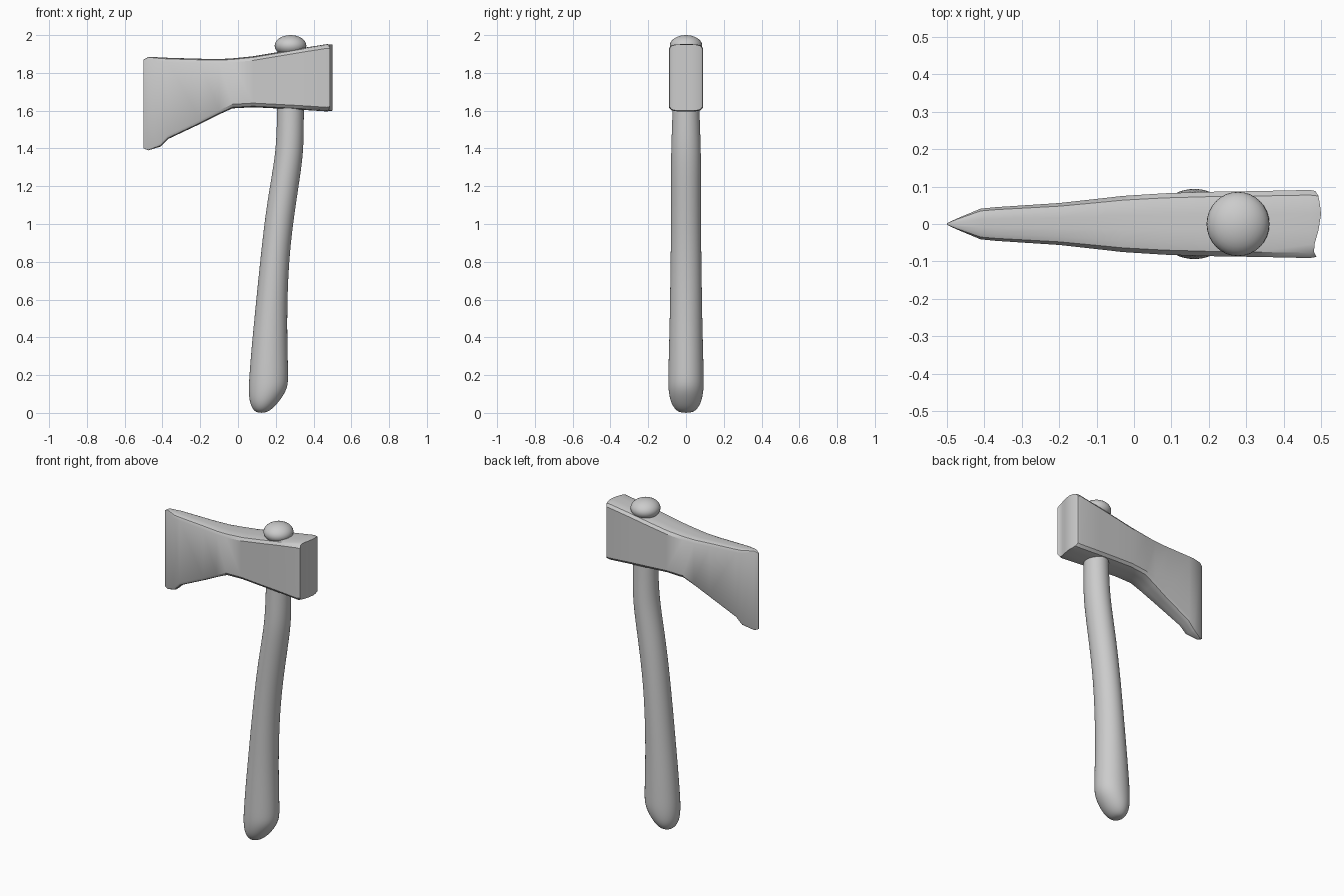
import bpy, bmesh, math

cube = bpy.data.objects.get("Cube")
if cube:
    bpy.data.objects.remove(cube, do_unlink=True)

grey = bpy.data.materials.new("plain_grey")
grey.use_nodes = True
grey.diffuse_color = (0.6, 0.6, 0.6, 1)
grey.node_tree.nodes["Principled BSDF"].inputs["Base Color"].default_value = (0.6, 0.6, 0.6, 1)


def finish(bm, name, angle, subdivide=0):
    bmesh.ops.recalc_face_normals(bm, faces=bm.faces)
    mesh = bpy.data.meshes.new(name)
    bm.to_mesh(mesh)
    bm.free()
    mesh.materials.append(grey)
    obj = bpy.data.objects.new(name, mesh)
    bpy.context.collection.objects.link(obj)
    if subdivide:
        mod = obj.modifiers.new("smooth_form", 'SUBSURF')
        mod.levels = mod.render_levels = subdivide
    bpy.ops.object.select_all(action='DESELECT')
    obj.select_set(True)
    bpy.context.view_layer.objects.active = obj
    bpy.ops.object.shade_smooth_by_angle(angle=math.radians(angle))
    return obj


# Axe head: sections from cutting edge to poll (x, bottom, top, half width)
sections = [
    (-0.50, 1.40, 1.87, 0.002), (-0.475, 1.39, 1.885, 0.014),
    (-0.41, 1.41, 1.882, 0.041), (-0.37, 1.45, 1.88, 0.045),
    (-0.20, 1.53, 1.875, 0.056), (-0.10, 1.58, 1.873, 0.067),
    (-0.03, 1.612, 1.877, 0.075), (0.08, 1.618, 1.888, 0.082),
    (0.20, 1.612, 1.908, 0.086), (0.33, 1.605, 1.93, 0.088),
    (0.47, 1.596, 1.952, 0.091), (0.485, 1.60, 1.95, 0.088),
]
# Crowned top and bottom: (fraction of width, drop from the crown)
columns = [(-1, 0.022), (-0.85, 0.006), (-0.6, 0.001), (-0.2, 0),
           (0.3, 0), (0.6, 0.001), (0.85, 0.006), (1, 0.022)]
# Uneven ridge running down the poll face
poll_ridge = [0.003, -0.004, -0.002, 0.008, 0.015, 0.012, 0.008, 0]

bm = bmesh.new()
tops, bottoms = [], []
for i, (x, low, high, w) in enumerate(sections):
    last = i == len(sections) - 1
    top, bottom = [], []
    for (f, drop), bump in zip(columns, poll_ridge):
        px = x + (bump if last else 0)
        drop *= min(1, w / 0.04)
        top.append(bm.verts.new((px, f * w, high - drop)))
        bottom.append(bm.verts.new((px, f * w, low + drop)))
    tops.append(top)
    bottoms.append(bottom)
for i in range(len(sections) - 1):
    for grid in (tops, bottoms):
        for j in range(len(columns) - 1):
            bm.faces.new((grid[i][j], grid[i][j + 1], grid[i + 1][j + 1], grid[i + 1][j]))
    for j in (0, -1):
        bm.faces.new((tops[i][j], tops[i + 1][j], bottoms[i + 1][j], bottoms[i][j]))
for end in (0, -1):
    for j in range(len(columns) - 1):
        bm.faces.new((tops[end][j], tops[end][j + 1], bottoms[end][j + 1], bottoms[end][j]))
finish(bm, "axe_head", 35)

# Handle: curved grip (height, left edge, right edge, half depth)
rings = [
    (0.0, 0.10, 0.145, 0.03), (0.018, 0.077, 0.18, 0.06),
    (0.06, 0.058, 0.22, 0.085), (0.13, 0.054, 0.267, 0.097),
    (0.20, 0.058, 0.268, 0.096), (0.35, 0.07, 0.264, 0.092),
    (0.5, 0.085, 0.262, 0.088), (0.7, 0.105, 0.266, 0.085),
    (0.9, 0.126, 0.28, 0.082), (1.1, 0.15, 0.307, 0.081),
    (1.3, 0.185, 0.338, 0.081), (1.42, 0.201, 0.35, 0.08),
    (1.6, 0.206, 0.35, 0.072), (1.85, 0.21, 0.35, 0.07),
]
sides = 16
bm = bmesh.new()
loops = []
for z, left, right, depth in rings:
    mid, half = (left + right) / 2, (right - left) / 2
    angles = [2 * math.pi * k / sides for k in range(sides)]
    loops.append([bm.verts.new((mid + half * math.cos(a), depth * math.sin(a), z)) for a in angles])
for a, b in zip(loops, loops[1:]):
    for k in range(sides):
        n = (k + 1) % sides
        bm.faces.new((a[k], a[n], b[n], b[k]))
bm.faces.new(loops[0])
bm.faces.new(loops[-1])
finish(bm, "handle", 60, subdivide=2)

# Rounded handle end above the head
bm = bmesh.new()
bmesh.ops.create_uvsphere(bm, u_segments=32, v_segments=16, radius=1)
bmesh.ops.scale(bm, vec=(0.084, 0.086, 0.056), verts=bm.verts)
bmesh.ops.translate(bm, vec=(0.278, 0, 1.944), verts=bm.verts)
finish(bm, "handle_knob", 60)
